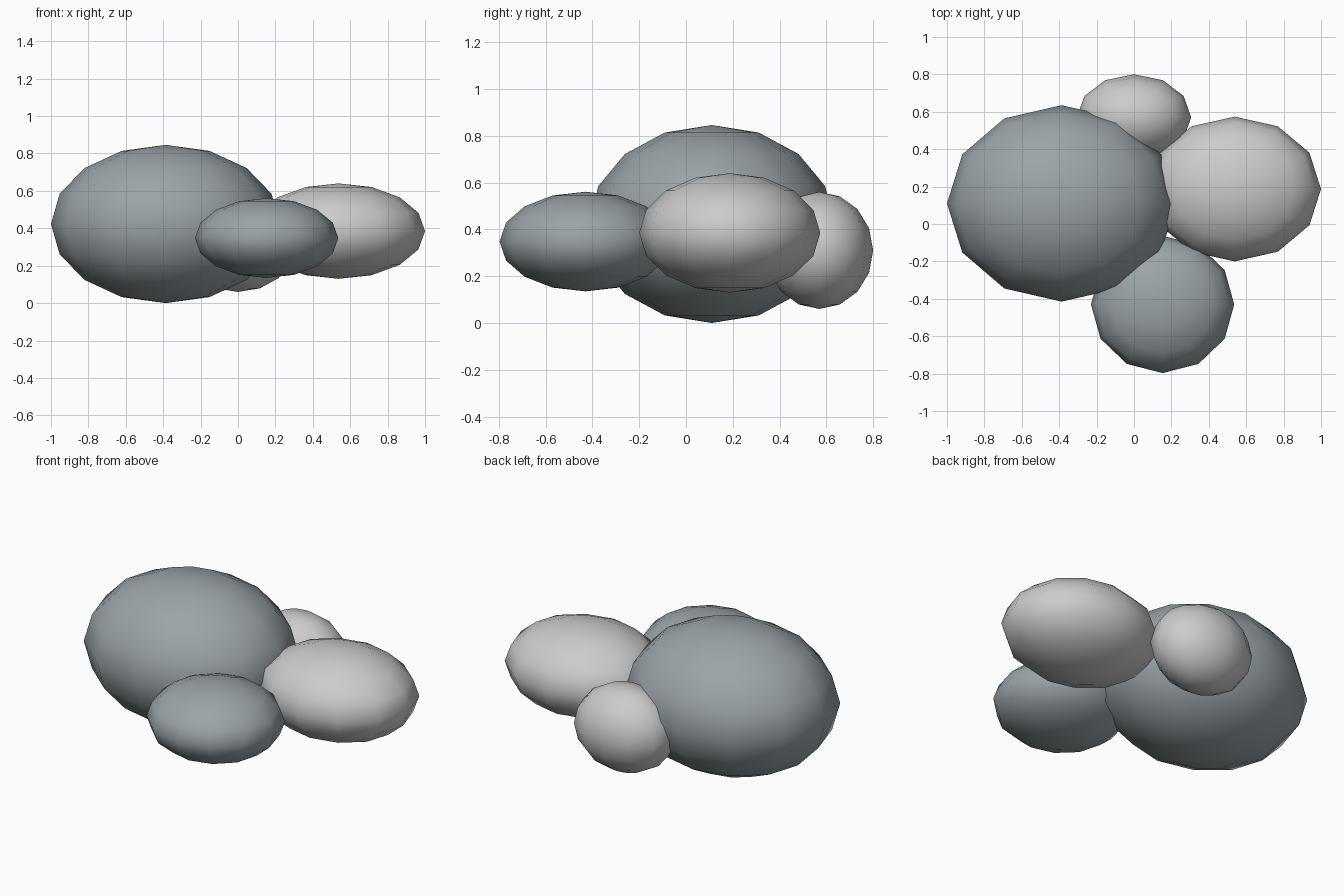
import bpy

if "Cube" in bpy.data.objects:
    bpy.data.objects.remove(bpy.data.objects["Cube"])


def material(name, color):
    mat = bpy.data.materials.new(name)
    mat.diffuse_color = (*color, 1)
    mat.use_nodes = True
    mat.node_tree.nodes["Principled BSDF"].inputs["Base Color"].default_value = mat.diffuse_color
    return mat


dark = material("dark_stone", (0.33, 0.37, 0.39))
light = material("light_stone", (0.56, 0.57, 0.57))


def rock(name, center, radii, mat):
    """Squashed low-poly sphere, smooth shaded."""
    bpy.ops.mesh.primitive_uv_sphere_add(segments=12, ring_count=8, radius=1, location=center)
    ob = bpy.context.object
    ob.name = name
    ob.scale = radii
    bpy.ops.object.transform_apply(location=False, rotation=False, scale=True)
    bpy.ops.object.shade_smooth()
    ob.data.materials.append(mat)


# Cluster of four overlapping boulders
rock("large_boulder", (-0.387, 0.11, 0.423), (0.613, 0.525, 0.423), dark)
rock("right_boulder", (0.538, 0.187, 0.385), (0.462, 0.387, 0.255), light)
rock("front_boulder", (0.153, -0.43, 0.348), (0.383, 0.367, 0.213), dark)
rock("back_boulder", (0.0, 0.57, 0.31), (0.306, 0.23, 0.25), light)
